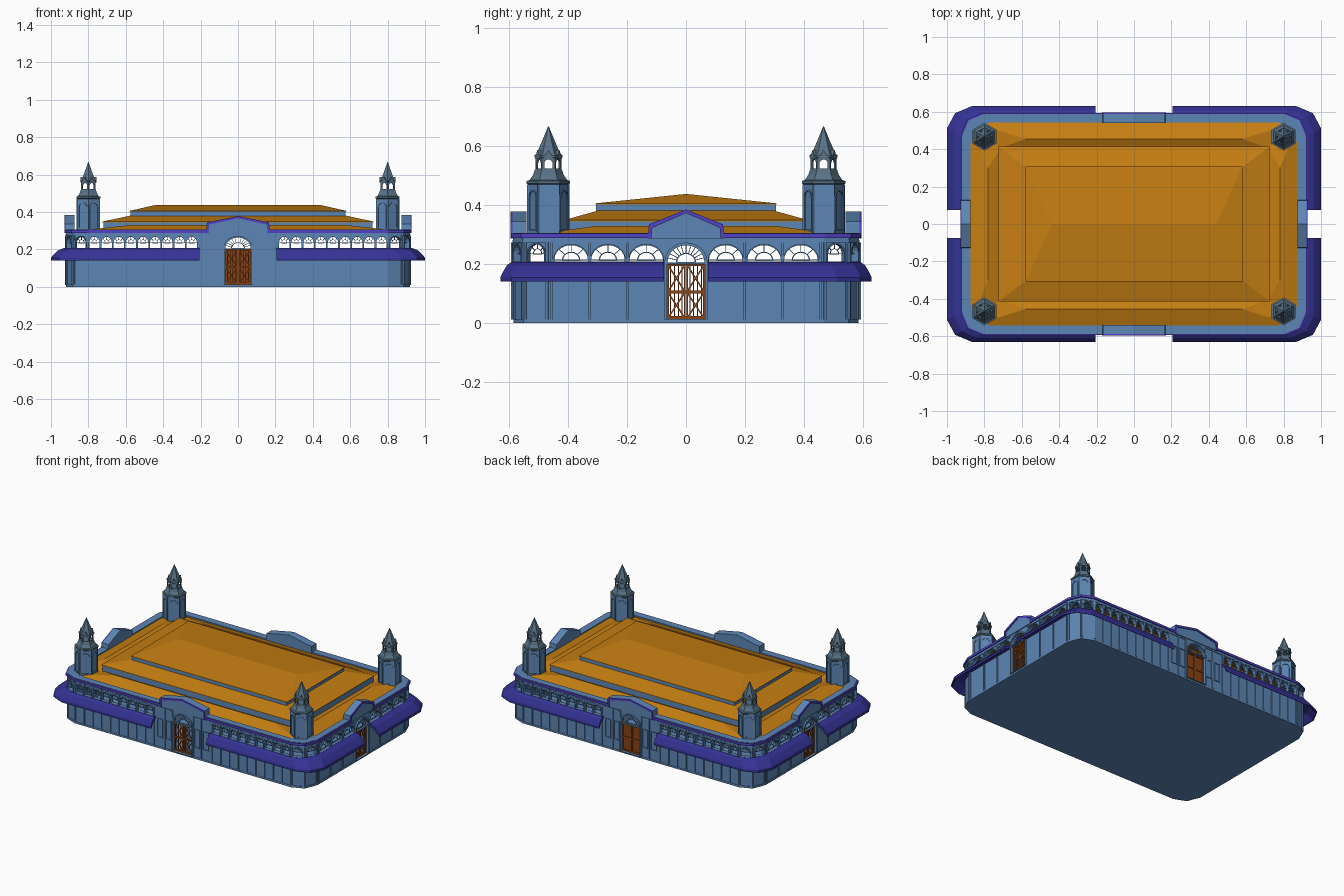
import bpy, bmesh, math
from mathutils import Vector, Matrix

if "Cube" in bpy.data.objects:
    bpy.data.objects.remove(bpy.data.objects["Cube"])

COL = {"blue": (.11, .24, .46, 1), "slate": (.10, .17, .24, 1), "awning": (.035, .032, .30, 1),
       "purple": (.08, .055, .55, 1), "roof": (.56, .21, .006, 1), "brown": (.25, .055, .008, 1)}
MATS = {}
for k, c in COL.items():
    MATS[k] = bpy.data.materials.new(k + "_paint")
    MATS[k].diffuse_color = c
PARTS = {}


def part(name, mat="blue"):
    return PARTS.setdefault(name, (bmesh.new(), mat))[0]


def prism(bm, M, loops, d0, d1):
    """Extrude a flat outline (later loops are holes) between two depths."""
    t = bmesh.new()
    rings, n = [], 0
    for lp in loops:
        vs = [t.verts.new((p[0], p[1], 0)) for p in lp]
        for i in range(len(vs)):
            t.edges.new((vs[i - 1], vs[i]))
        rings.append(range(n, n + len(vs)))
        n += len(vs)
    t.verts.index_update()
    if len(loops) == 1:
        t.faces.new(t.verts[:])
    else:
        bmesh.ops.triangle_fill(t, edges=t.edges[:], use_beauty=False, normal=(0, 0, 1))
    t.verts.index_update()
    lo, hi = [[bm.verts.new(M @ Vector((v.co.x, v.co.y, d))) for v in t.verts] for d in (d0, d1)]
    for f in t.faces:
        ids = [v.index for v in f.verts]
        bm.faces.new([hi[i] for i in ids])
        bm.faces.new([lo[i] for i in reversed(ids)])
    for r in rings:
        for i in range(len(r)):
            a, b = r[i - 1], r[i]
            bm.faces.new((lo[a], lo[b], hi[b], hi[a]))
    t.free()


def rect(u0, u1, v0, v1):
    return [(u0, v0), (u1, v0), (u1, v1), (u0, v1)]


def bar(bm, M, a, b, w, d0, d1):
    a, b = Vector(a), Vector(b)
    s = (b - a).normalized() * w / 2
    s = Vector((-s.y, s.x))
    prism(bm, M, [[a - s, b - s, b + s, a + s]], d0, d1)


def arch(c, hw, base, spring, rise, n=10):
    arc = [(c + hw * math.cos(math.pi * i / n), spring + rise * math.sin(math.pi * i / n)) for i in range(n + 1)]
    return [(c - hw, base), (c + hw, base)] + arc


def frame_of(a, b):
    """Local axes for an upright panel: u along the wall, v up, depth outward."""
    u = Vector((b[0] - a[0], b[1] - a[1], 0))
    L, u, z = u.length, u.normalized(), Vector((0, 0, 1))
    M = Matrix((u, z, u.cross(z))).transposed().to_4x4()
    M.translation = Vector(((a[0] + b[0]) / 2, (a[1] + b[1]) / 2, 0))
    return M, L / 2


def stack(bm, rows, caps=True):
    """Loft through rings of points."""
    rs = [[bm.verts.new(p) for p in r] for r in rows]
    n = len(rs[0])
    for r, s in zip(rs, rs[1:]):
        for i in range(n):
            bm.faces.new((r[i - 1], r[i], s[i], s[i - 1]))
    if caps:
        bm.faces.new(rs[0][::-1])
        bm.faces.new(rs[-1])


def quarter(dx, dy, gx, gy):
    return [(gx, -.583 - dy), (.80 + dx * .8, -.583 - dy), (.88 + dx * .9, -.55 - dy * .9),
            (.915 + dx, -.465 - dy), (.915 + dx, -gy)]


def sweep(bm, profile, gx, gy):
    """Run a closed profile (dx, dy, z) round all four corners, leaving entrance gaps."""
    for sx in (1, -1):
        for sy in (1, -1):
            cols = [[(x * sx, y * sy, z) for x, y in quarter(dx, dy, gx, gy)] for dx, dy, z in profile]
            stack(bm, [list(r) for r in zip(*cols)])


def arched_window(M, c, hw, base, spring, rise, spokes=3):
    bm = part("window_frames")
    prism(bm, M, [arch(c, hw + .004, base - .004, spring, rise + .005), arch(c, hw, base, spring, rise)], -.004, .008)
    prism(bm, M, [arch(c, hw * .55, spring - .003, spring, rise * .55), arch(c, hw * .47, spring, spring + .001, rise * .47)], -.012, -.008)
    bar(bm, M, (c - hw, spring), (c + hw, spring), .003, -.013, -.007)
    for k in range(1, spokes + 1):
        a = math.pi * k / (spokes + 1)
        ca, sa = math.cos(a), math.sin(a)
        bar(bm, M, (c + hw * ca * .5, spring + rise * sa * .5), (c + hw * ca, spring + rise * sa), .0025, -.012, -.008)


def gate(M, hw, top, solid):
    bm = part("back_door" if solid else "lattice_gates", "brown")
    if solid:
        prism(bm, M, [rect(-hw, hw, .012, top)], -.018, -.012)
    for v in (.018, .105, top - .005):
        bar(bm, M, (-hw, v), (hw, v), .010, -.016, -.006)
    for u in (-hw + .004, -.004, .004, hw - .004):
        bar(bm, M, (u, .012), (u, top), .006, -.016, -.006)
    if not solid:
        for s in (-1, 1):
            for k in range(1, 5):
                u = s * (hw * k / 5)
                bar(bm, M, (u, .012), (u, top), .003, -.013, -.010)
            for v0, v1 in ((.02, .10), (.11, top - .01)):
                bar(bm, M, (s * .006, v0), (s * (hw - .006), v1), .005, -.012, -.008)
                bar(bm, M, (s * .006, v1), (s * (hw - .006), v0), .005, -.012, -.008)


def gable(M, hw, shoulder, peak):
    top = [(hw, .287), (hw - .004, shoulder), (0, peak), (-hw + .004, shoulder), (-hw, .287)]
    prism(part("entrance_gables"), M, [top], -.042, .006)
    inner = [(u * (1 - .012 / hw), v - (.012 if v > .3 else 0)) for u, v in top]
    prism(part("gable_trim", "purple"), M, [top + inner[::-1]], .004, .012)


# Outer walls, counter-clockwise round the rounded-corner plan
q = quarter(0, 0, 0, 0)[1:4]
plan = q + [(x, -y) for x, y in q[::-1]] + [(-x, -y) for x, y in q] + [(-x, y) for x, y in q[::-1]]
prism(part("floor_slab"), Matrix(), [[(x * 1.004, y * 1.004) for x, y in plan]], 0, .012)
for i, a in enumerate(plan):
    M, h = frame_of(a, plan[(i + 1) % 12])
    long_side, short_side = i in (5, 11), i in (2, 8)
    if long_side:
        cs, win = [.2475 + .065 * k for k in range(9)], (.028, .208, .235, .032)
        posts, dw = [.215 + .065 * k for k in range(10)] + [.078, .135], .07
    elif short_side:
        cs, win = [.135, .265, .39], (.057, .208, .214, .05)
        posts, dw = [.2, .3275, .456], .065
    else:
        cs, win, posts, dw = [0], (.03, .208, .235, .032), [h - .006], 0
    holes = []
    for c in sorted({s * c for c in cs for s in (1, -1)}):
        holes.append(arch(c, *win))
        arched_window(M, c, *win)
    for p in posts:
        for s in (1, -1):
            prism(part("pilasters"), M, [rect(s * p - .004, s * p + .004, .012, .282)], -.002, .006)
    if dw:
        holes.append(arch(0, dw, .013, .205, .06, 16))
        prism(part("door_surrounds"), M, [arch(0, dw + .008, .011, .205, .068, 16), arch(0, dw, .013, .205, .06, 16)], -.01, .011)
        arched_window(M, 0, dw - .002, .203, .206, .058, 11)
        gate(M, dw, .203, i == 5)
        gable(M, *((.17, .345, .378) if long_side else (.13, .335, .385)))
    if long_side:
        for s in (1, -1):
            for u in (.106, .17):
                prism(part("entrance_panels"), M, [rect(s * u - .022, s * u + .022, .075, .20),
                                                   rect(s * u - .017, s * u + .017, .08, .195)], -.002, .006)
    prism(part("walls"), M, [rect(-h, h, .002, .295)] + holes, -.018, 0)

# String course, parapet, purple cornice and awnings
sweep(part("string_course"), [(-.002, -.002, .274), (.005, .005, .274), (.005, .005, .281), (-.002, -.002, .281)], .085, .08)
sweep(part("parapet"), [(-.04, -.04, .28), (.004, .004, .28), (.004, .004, .306), (-.04, -.04, .306)], .16, .12)
sweep(part("cornice", "purple"), [(0, 0, .289), (.011, .011, .289), (.011, .011, .304), (0, 0, .304)], .165, .125)
awn = [(1, .140), (1, .155), (.88, .168), (.55, .195), (.2, .207), (0, .207), (0, .195), (.5, .18), (.93, .14)]
sweep(part("awnings", "awning"), [(.085 * t, .047 * t, z) for t, z in awn], .205, .075)


# Tiered roof with clerestory walls
def box_ring(x, y, z):
    return [(-x, -y, z), (x, -y, z), (x, y, z), (-x, y, z)]


bm = part("lower_roof", "roof")
for sx in (1, -1):
    for sy in (1, -1):
        o, w, r, s, b, m, n = [bm.verts.new((x * sx, y * sy, z)) for x, y, z in (
            (.885, .548, .296), (0, .548, .296), (.58, .455, .33), (.78, .30, .33),
            (.715, .405, .305), (0, .455, .33), (0, .405, .305))]
        e, f, g = [bm.verts.new((x * sx, 0, z)) for x, z in ((.885, .296), (.78, .33), (.715, .305))]
        for face in ((w, o, r, m), (m, r, b, n), (o, r, b), (o, b, s), (o, s, f, e), (s, b, g, f)):
            bm.faces.new(face)
stack(part("lower_clerestory"), [box_ring(.72, .41, .30), box_ring(.72, .41, .345)])
stack(part("middle_roof", "roof"), [box_ring(.725, .415, .345), box_ring(.725, .415, .349), box_ring(.575, .30, .381)])
stack(part("upper_clerestory"), [box_ring(.575, .305, .37), box_ring(.575, .305, .402)])
bm = part("top_roof", "roof")
stack(bm, [box_ring(.58, .308, .402), box_ring(.58, .308, .406), box_ring(.44, .0005, .438)])


# Hexagonal corner towers
def hexagon(cx, cy, r, z):
    return [(cx + r * math.sin(k * math.pi / 3), cy - r * math.cos(k * math.pi / 3), z) for k in range(6)]


for cx in (.8, -.8):
    for cy in (.467, -.467):
        def tier(name, mat, rz):
            stack(part(name, mat), [hexagon(cx, cy, r, z) for r, z in rz])
        tier("tower_shafts", "blue", [(.068, .29), (.068, .474)])
        tier("tower_cornices", "slate", [(.068, .47), (.074, .474), (.074, .482), (.064, .485), (.052, .503), (.046, .521)])
        tier("spires", "slate", [(.040, .558), (.048, .562), (.048, .569), (.040, .575), (.022, .617), (.0015, .667)])
        for r, kind in ((.068, 0), (.044, 1)):
            ring = hexagon(cx, cy, r, 0)
            for k in range(6):
                M, h = frame_of(ring[k], ring[(k + 1) % 6])
                if kind:
                    prism(part("lanterns", "slate"), M, [rect(-h, h, .518, .562), arch(0, .014, .524, .541, .014, 8)], -.006, 0)
                    prism(part("lantern_gablets", "slate"), M, [[(-h * .8, .558), (h * .8, .558), (0, .588)]], -.012, .005)
                else:
                    prism(part("tower_arches"), M, [arch(0, .027, .312, .425, .027), arch(0, .022, .317, .425, .022)], -.002, .004)
                    bar(part("tower_arches"), M, (h, .29), (h, .47), .006, -.004, .003)

# Turn every part into an object
for name, (bm, mat) in PARTS.items():
    bmesh.ops.recalc_face_normals(bm, faces=bm.faces[:])
    me = bpy.data.meshes.new(name)
    bm.to_mesh(me)
    bm.free()
    me.materials.append(MATS[mat])
    bpy.context.scene.collection.objects.link(bpy.data.objects.new(name, me))

for m in bpy.data.materials:
    if m.users and not m.is_grease_pencil:
        m.use_nodes = True
        m.node_tree.nodes["Principled BSDF"].inputs["Base Color"].default_value = m.diffuse_color
